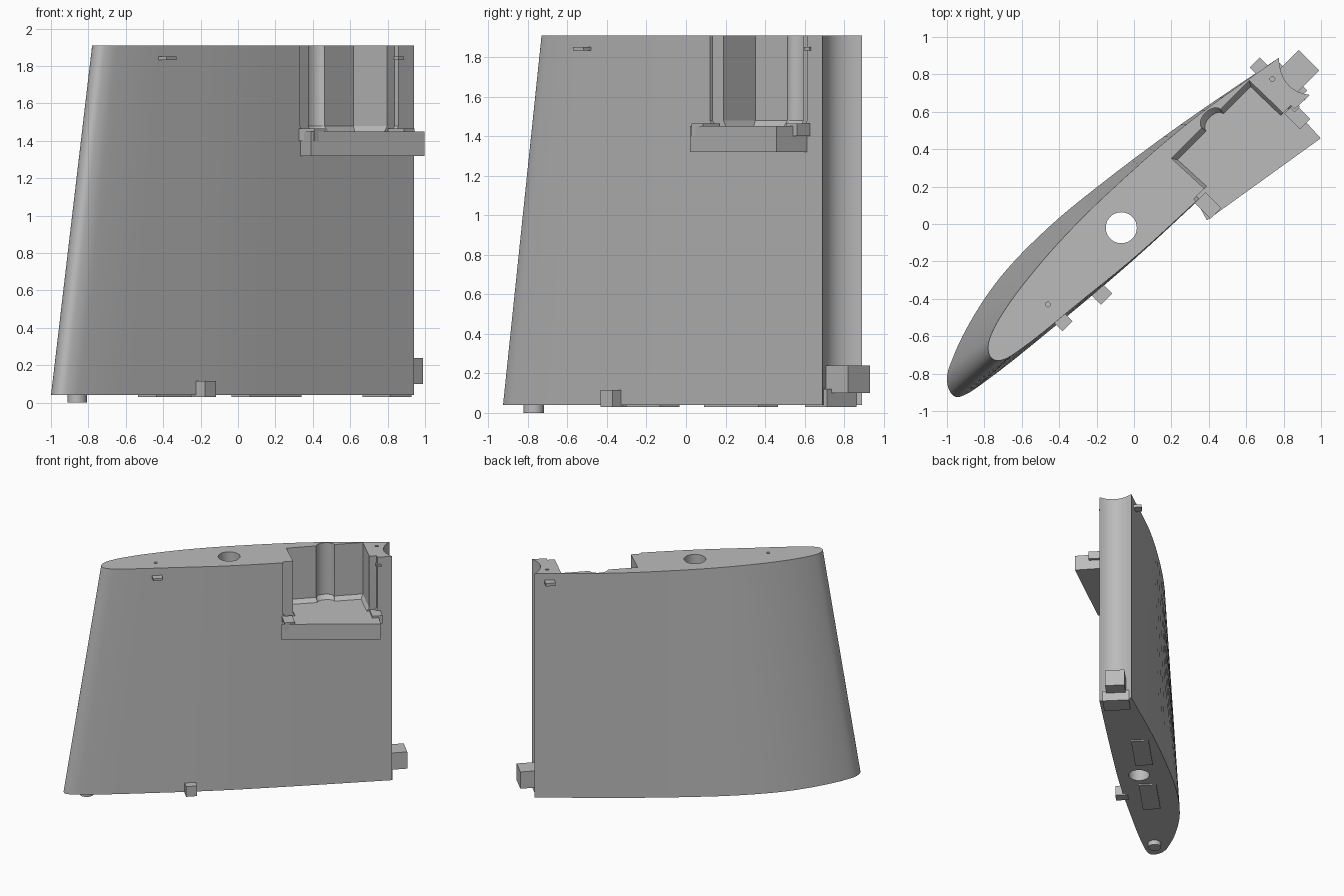
import bpy, bmesh, math
from mathutils import Vector
from mathutils.geometry import interpolate_bezier

cube = bpy.data.objects.get("Cube")
if cube:
    bpy.data.objects.remove(cube, do_unlink=True)

grey = bpy.data.materials.new("mid_grey")
grey.use_nodes = True
grey.diffuse_color = (0.5, 0.5, 0.5, 1)
grey.node_tree.nodes["Principled BSDF"].inputs["Base Color"].default_value = (0.5, 0.5, 0.5, 1)

R2 = math.sqrt(2)


def place(u, v, z):
    """u runs along the fin (nose to tail), v across it towards the front."""
    return ((u + v) / R2, (u - v) / R2, z)


def loft(name, rings):
    """Closed solid through rings given as (points, height)."""
    bm = bmesh.new()
    loops = [[bm.verts.new(place(p[0], p[1], z)) for p in pts] for pts, z in rings]
    for a, b in zip(loops, loops[1:]):
        n = len(a)
        for i in range(n):
            j = (i + 1) % n
            bm.faces.new((a[i], a[j], b[j], b[i]))
    bm.faces.new(loops[0])
    bm.faces.new(loops[-1])
    bmesh.ops.recalc_face_normals(bm, faces=bm.faces)
    mesh = bpy.data.meshes.new(name)
    bm.to_mesh(mesh)
    bm.free()
    mesh.materials.append(grey)
    ob = bpy.data.objects.new(name, mesh)
    bpy.context.collection.objects.link(ob)
    return ob


def box(name, u0, u1, v0, v1, z0, z1):
    pts = [(u0, v0), (u1, v0), (u1, v1), (u0, v1)]
    return loft(name, [(pts, z0), (pts, z1)])


def cylinder(name, x, y, r, z0, z1, sides=32):
    u, v = (x + y) / R2, (x - y) / R2
    angles = [2 * math.pi * i / sides for i in range(sides)]
    pts = [(u + r * math.cos(a), v + r * math.sin(a)) for a in angles]
    return loft(name, [(pts, z0), (pts, z1)])


def activate(ob):
    bpy.ops.object.select_all(action='DESELECT')
    ob.select_set(True)
    bpy.context.view_layer.objects.active = ob


def cut(ob, cutter):
    mod = ob.modifiers.new("cut", 'BOOLEAN')
    mod.operation = 'DIFFERENCE'
    mod.solver = 'EXACT'
    mod.object = cutter
    cutter.hide_render = True
    activate(ob)
    bpy.ops.object.modifier_apply(modifier=mod.name)
    bpy.data.objects.remove(cutter, do_unlink=True)


def section(points, steps=5, hollow=0.055):
    """Smooth foil outline from a few points, closed by a concave tail."""
    p = [Vector(q) for q in points]
    dirs = []
    for i in range(len(p)):
        a = (p[i] - p[max(i - 1, 0)]).normalized()
        b = (p[min(i + 1, len(p) - 1)] - p[i]).normalized()
        dirs.append((a + b).normalized())
    out = []
    for i in range(len(p) - 1):
        h = (p[i + 1] - p[i]).length / 3
        out += interpolate_bezier(p[i], p[i] + dirs[i] * h, p[i + 1] - dirs[i + 1] * h, p[i + 1], steps + 1)[:-1]
    out.append(p[-1])
    for k in range(1, 14):
        t = k / 14
        q = p[-1].lerp(p[0], t)
        out.append(Vector((q.x - hollow * 4 * t * (1 - t), q.y)))
    return out


# Tapered fin body
base = [(1.177, -.081), (.55, -.2), (.02, -.277), (-.325, -.31), (-.7, -.305),
        (-.986, -.25), (-1.2, -.175), (-1.287, -.127), (-1.33, -.06), (-1.326, -.018),
        (-1.28, .008), (-1.19, .028), (-.66, .09), (-.134, .134), (.41, .156), (1.153, .177)]
top = [(1.177, -.081), (.58, -.178), (.02, -.215), (-.27, -.217), (-.5, -.205),
       (-.78, -.17), (-.95, -.125), (-1.015, -.088), (-1.045, -.04), (-1.036, -.004),
       (-1.0, .022), (-.92, .042), (-.5, .09), (-.1, .13), (.41, .152), (1.153, .177)]
fin = loft("fin_body", [(section(base), 0.04), (section(top), 1.91)])

# Open pocket with a scalloped back wall and sloped floor edge
WALL = -0.106
scallop = [(.69 - .07 * math.cos(a), WALL - .045 * math.sin(a))
           for a in [math.pi * i / 10 for i in range(11)]]
pocket = [(.32, .3), (.32, .132), (.4, .132), (.39, WALL)] + scallop + \
         [(.978, WALL), (.983, .145), (1.04, .145), (1.04, .3)]
floor = [(.68 + (u - .68) * .94, .13 + (v - .13) * .88) for u, v in pocket]
cut(fin, loft("pocket_cutter", [(floor, 1.45), (pocket, 1.48), (pocket, 2.1)]))

# Vertical bore and shallow pin holes
cut(fin, cylinder("bore_cutter", -.068, -.02, .083, -.2, 2.2, 40))
for x, y in ((-.46, -.43), (.74, .775)):
    cut(fin, cylinder("pin_cutter", x, y, .013, 1.8, 2.1, 12))
activate(fin)
bpy.ops.object.shade_smooth_by_angle(angle=math.radians(25))

# Projecting platform below the pocket
shelf = [(.322, .148), (.29, .262), (1.03, .382), (1.04, .16)]
loft("platform", [(shelf, 1.32), (shelf, 1.45)])
box("platform_tab_inner", .31, .39, .15, .27, 1.4, 1.465)
box("platform_tab_outer", .985, 1.063, .15, .27, 1.4, 1.465)

# Small locating tabs on the skin
box("front_upper_tab", -.675, -.6, .05, .135, 1.833, 1.85)
box("tail_front_tab", 1.03, 1.07, .15, .185, 1.833, 1.85)
box("tail_back_tab", 1.03, 1.105, -.155, -.05, 1.83, 1.855)
box("front_lower_tab", -.43, -.345, .08, .18, .03, .115)

# Tail block and foot pieces
box("tail_block", 1.08, 1.28, -.035, .12, .1, .24)
box("tail_foot", 1.0, 1.16, -.06, .15, .03, .12)
for name, u in (("foot_plate_nose", -.4), ("foot_plate_middle", .304)):
    box(name, u - .195, u + .195, -.16, -.02, .03, .06)
peg = cylinder("nose_peg", -.86, -.77, .052, 0, .1)
activate(peg)
bpy.ops.object.shade_smooth_by_angle(angle=math.radians(30))
